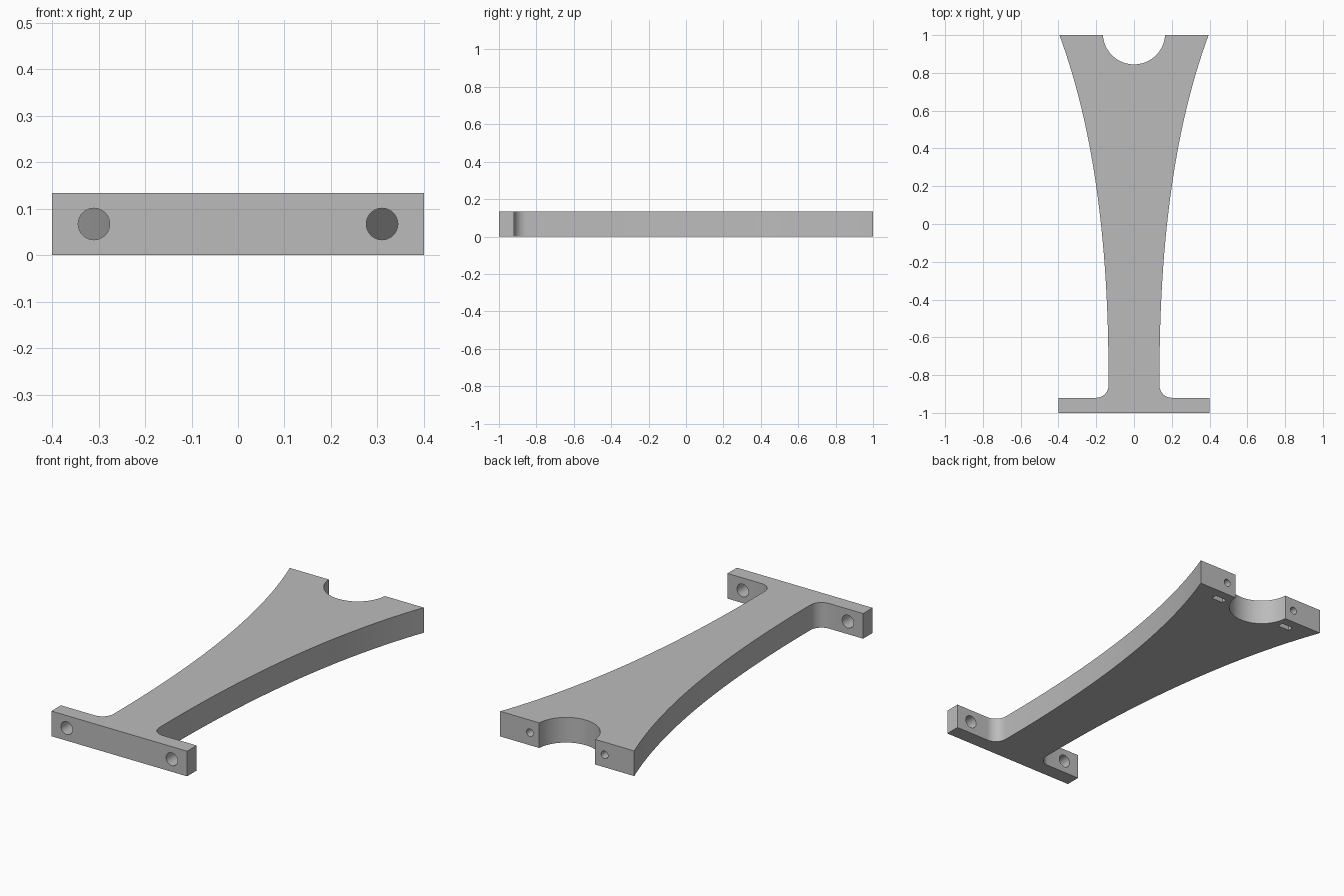
import bpy, bmesh, math
from mathutils import Matrix

cube = bpy.data.objects.get("Cube")
if cube:
    bpy.data.objects.remove(cube)

HEIGHT = 0.134
MID = HEIGHT / 2

grey = bpy.data.materials.new("plain grey")
grey.use_nodes = True
colour = (0.5, 0.5, 0.5, 1)
grey.diffuse_color = colour
grey.node_tree.nodes["Principled BSDF"].inputs["Base Color"].default_value = colour


def make_object(name, bm):
    bmesh.ops.recalc_face_normals(bm, faces=bm.faces)
    mesh = bpy.data.meshes.new(name)
    bm.to_mesh(mesh)
    bm.free()
    mesh.materials.append(grey)
    obj = bpy.data.objects.new(name, mesh)
    bpy.context.collection.objects.link(obj)
    return obj


def arc(cx, cy, r, start, end, steps):
    angles = [math.radians(start + (end - start) * i / steps) for i in range(steps + 1)]
    return [(cx + r * math.cos(a), cy + r * math.sin(a)) for a in angles]


def bezier(a, b, c, steps):
    ts = [i / steps for i in range(steps + 1)]
    return [tuple((1 - t) ** 2 * p + 2 * t * (1 - t) * q + t * t * s
                  for p, q, s in zip(a, b, c)) for t in ts]


# Right half of the outline: foot, fillet, flared side
half = [(0.4, -1), (0.4, -0.92)]
half += arc(0.2, -0.855, 0.065, 270, 180, 12)
half += bezier((0.135, -0.8), (0.135, 0.3), (0.395, 1), 32)
# Round notch in the wide end
notch = [p for p in arc(0, 1.01, 0.165, -4, -176, 36)]
outline = half + [(0.165, 1)] + notch[1:-1] + [(-0.165, 1)]
outline += [(-x, y) for x, y in reversed(half)]

# Flat bracket body
bm = bmesh.new()
face = bm.faces.new([bm.verts.new((x, y, 0)) for x, y in outline])
up = bmesh.ops.extrude_face_region(bm, geom=[face])
bmesh.ops.translate(bm, vec=(0, 0, HEIGHT),
                    verts=[v for v in up["geom"] if isinstance(v, bmesh.types.BMVert)])
bracket = make_object("bracket", bm)


def cut(name, bm):
    cutter = make_object(name, bm)
    cutter.hide_render = True
    mod = bracket.modifiers.new(name, "BOOLEAN")
    mod.operation = "DIFFERENCE"
    mod.solver = "EXACT"
    mod.object = cutter
    bpy.context.view_layer.objects.active = bracket
    bpy.ops.object.modifier_apply(modifier=name)
    bpy.data.objects.remove(cutter)


def drill(name, x, y, radius, depth):
    bm = bmesh.new()
    bmesh.ops.create_cone(bm, cap_ends=True, segments=32, radius1=radius, radius2=radius,
                          depth=depth, matrix=Matrix.Translation((x, y, MID))
                          @ Matrix.Rotation(math.pi / 2, 4, "X"))
    cut(name, bm)


for side in (-1, 1):
    # Through holes in the foot
    drill("foot_hole", side * 0.31, -0.96, 0.034, 0.14)
    # Bolt holes in the wide end
    drill("bolt_hole", side * 0.22, 0.98, 0.02, 0.24)
    # Nut slots open at the underside
    bm = bmesh.new()
    bmesh.ops.create_cube(bm, size=1, matrix=Matrix.Translation((side * 0.22, 0.935, 0.04))
                          @ Matrix.Diagonal((0.07, 0.032, 0.12, 1)))
    cut("nut_slot", bm)

bpy.ops.object.select_all(action="DESELECT")
bracket.select_set(True)
bpy.context.view_layer.objects.active = bracket
bpy.ops.object.shade_smooth_by_angle(angle=math.radians(30))
